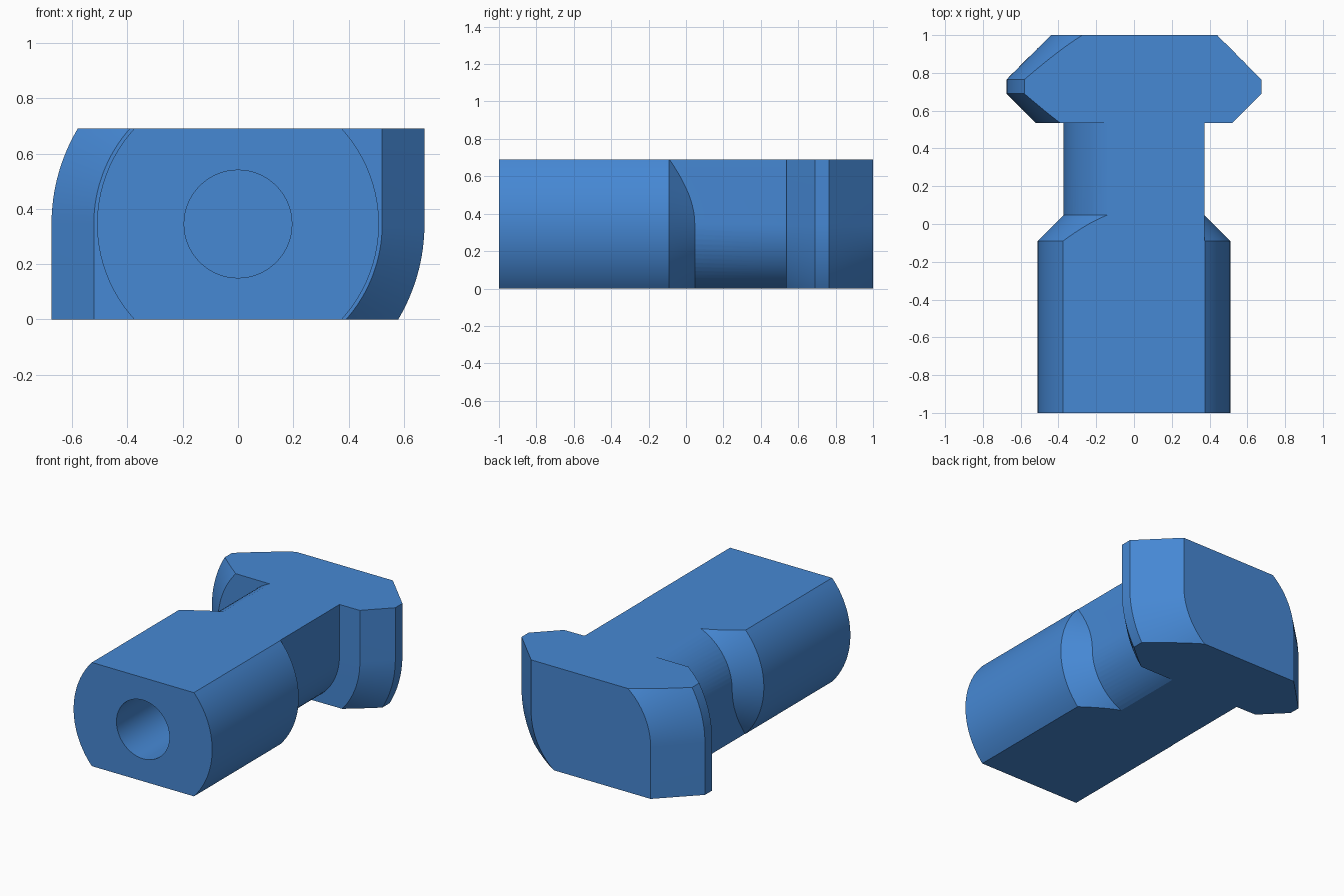
import bpy, bmesh, math

if "Cube" in bpy.data.objects:
    bpy.data.objects.remove(bpy.data.objects["Cube"])

H = 0.345          # half height, also height of the long axis above the base
SEG = 16           # segments in each rounded quarter

blue = bpy.data.materials.new("blue")
blue.diffuse_color = (0.061, 0.246, 0.658, 1)
blue.use_nodes = True
blue.node_tree.nodes["Principled BSDF"].inputs["Base Color"].default_value = blue.diffuse_color


def quarter(r, rounded):
    """Points (x, dz) from mid height up to the flat."""
    if not rounded:
        return [(r, 0.0), (r, H)]
    top = math.asin(H / r)
    pts = [(r * math.cos(top * i / SEG), r * math.sin(top * i / SEG)) for i in range(SEG)]
    return pts + [(r * math.cos(top), H)]


def section(r, main_rounded):
    """Closed outline; top-left and bottom-right quarters are always rounded."""
    a, b = quarter(r, main_rounded), quarter(r, True)
    return ([(x, z) for x, z in a]
            + [(-x, z) for x, z in reversed(b)]
            + [(-x, -z) for x, z in a[1:]]
            + [(x, -z) for x, z in reversed(b[1:])])


def loft(name, profile, main_rounded):
    """Sweep the outline along y through (y, radius) stations."""
    stations = [profile[0]]
    for (y0, r0), (y1, r1) in zip(profile, profile[1:]):
        n = 10 if abs(r1 - r0) > 0.01 and y1 - y0 > 0.05 else 1
        stations += [(y0 + (y1 - y0) * i / n, r0 + (r1 - r0) * i / n) for i in range(1, n + 1)]
    bm = bmesh.new()
    rings = [[bm.verts.new((x, y, H + z)) for x, z in section(r, main_rounded)]
             for y, r in stations]
    for p, q in zip(rings, rings[1:]):
        for i in range(len(p)):
            j = (i + 1) % len(p)
            bm.faces.new((p[i], p[j], q[j], q[i]))
    bm.faces.new(rings[0])
    bm.faces.new(rings[-1])
    bmesh.ops.recalc_face_normals(bm, faces=bm.faces)
    mesh = bpy.data.meshes.new(name)
    bm.to_mesh(mesh)
    bm.free()
    mesh.materials.append(blue)
    ob = bpy.data.objects.new(name, mesh)
    bpy.context.collection.objects.link(ob)
    return ob


def boolean(ob, other, operation):
    mod = ob.modifiers.new(operation.lower(), 'BOOLEAN')
    mod.operation, mod.solver, mod.object = operation, 'EXACT', other
    bpy.context.view_layer.objects.active = ob
    bpy.ops.object.modifier_apply(modifier=mod.name)
    bpy.data.objects.remove(other)


# Shank with flats and a tapered shoulder running into the neck
nut = loft("slot_nut", [(-1, 0.51), (-0.09, 0.51), (0.06, 0.36)], True)

# Neck and quarter-turn head
head = loft("neck_and_head", [(-0.5, 0.373), (0.534, 0.373), (0.536, 0.522),
                              (0.69, 0.675), (0.765, 0.675), (1, 0.44)], False)
boolean(nut, head, 'UNION')

# Blind hole in the front end
bpy.ops.mesh.primitive_cylinder_add(vertices=64, radius=0.195, depth=1.2,
                                    location=(0, -0.6, H), rotation=(math.pi / 2, 0, 0))
hole = bpy.context.object
hole.name = "hole_cutter"
hole.hide_render = True
hole.data.materials.append(blue)
boolean(nut, hole, 'DIFFERENCE')

# Smooth curved walls, crisp edges
bpy.ops.object.select_all(action='DESELECT')
nut.select_set(True)
bpy.context.view_layer.objects.active = nut
bpy.ops.object.shade_smooth_by_angle(angle=math.radians(18))
